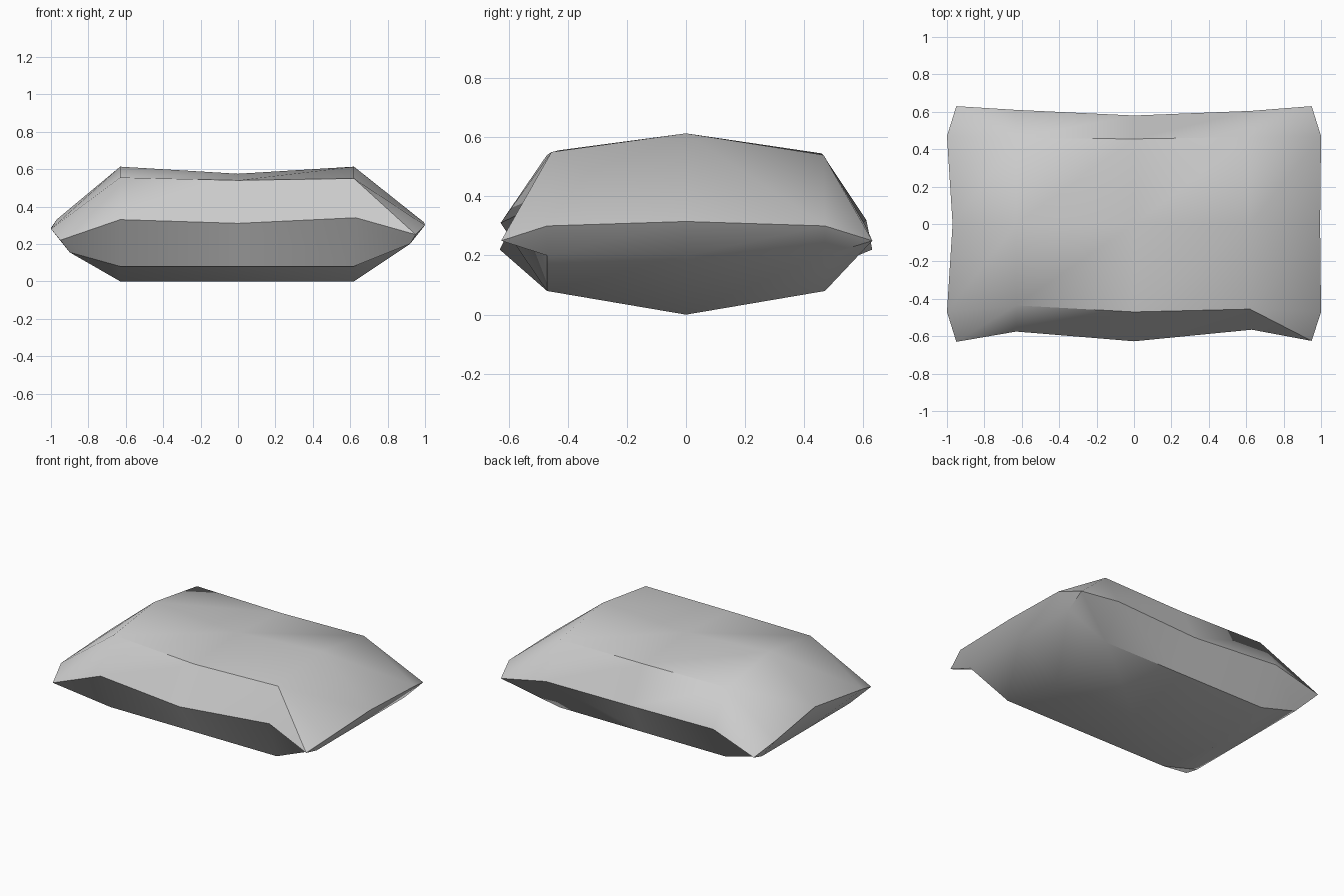
import bpy
import bmesh
import math

default = bpy.data.objects.get("Cube")
if default:
    bpy.data.objects.remove(default, do_unlink=True)

# Plain grey fabric
fabric = bpy.data.materials.new("grey_fabric")
fabric.use_nodes = True
grey = (0.6, 0.6, 0.6, 1)
fabric.diffuse_color = grey
fabric.node_tree.nodes["Principled BSDF"].inputs["Base Color"].default_value = grey

bm = bmesh.new()


def row(xs, ys, zs):
    """One line of vertices across the cushion, from right to left."""
    return [bm.verts.new(p) for p in zip(xs, ys, zs)]


def skin(rows, fold_corners=False):
    """Fill a grid of vertex rows with faces, skipping repeated corners."""
    last_r, last_c = len(rows) - 2, len(rows[0]) - 2
    for r in range(last_r + 1):
        for c in range(last_c + 1):
            loop = [rows[r][c], rows[r][c + 1], rows[r + 1][c + 1], rows[r + 1][c]]
            loop = list(dict.fromkeys(loop))
            if fold_corners and r in (0, last_r) and c in (0, last_c):
                # Ridge running from the seam corner up to the top panel
                start = 0 if (r == 0) == (c == 0) else 1
                q = loop[start:] + loop[:start]
                bm.faces.new((q[0], q[1], q[2]))
                bm.faces.new((q[0], q[2], q[3]))
            else:
                bm.faces.new(loop)


# Seam around the cushion
seam_x = (-0.95, -0.63, 0, 0.63, 0.95)
front = row(seam_x, (-0.63, -0.575, -0.627, -0.565, -0.625), (0.22, 0.33, 0.31, 0.34, 0.25))
back = row(seam_x, (0.63, 0.61, 0.58, 0.605, 0.63), (0.22, 0.32, 0.295, 0.305, 0.25))
side_y = (-0.47, 0, 0.47)
right = row((-1, -0.97, -1), side_y, (0.28, 0.33, 0.285))
left = row((1, 0.995, 1), side_y, (0.30, 0.315, 0.30))

# Puffed top panel
inner_x = (-0.63, 0, 0.62)
top = [
    row(inner_x, (-0.435, -0.47, -0.455), (0.555, 0.54, 0.55)),
    row(inner_x, (0, 0, 0), (0.613, 0.575, 0.613)),
    row(inner_x, (0.46, 0.455, 0.465), (0.545, 0.535, 0.54)),
]
skin([front] + [[a] + t + [b] for a, t, b in zip(right, top, left)] + [back], True)

# Underside with a low fold beside each end
under_x = (-0.9, -0.63, 0, 0.62, 0.92)
bottom = []
for y in side_y:
    z = 0.0 if y == 0 else 0.08
    bottom.append(row(under_x, [y] * 5, (0.155, z, z, z, 0.2)))


def doubled(seam):
    return [seam[0]] + seam + [seam[-1]]


skin([doubled(front)] + [[a] + u + [b] for a, u, b in zip(right, bottom, left)] + [doubled(back)])

bmesh.ops.recalc_face_normals(bm, faces=bm.faces[:])
mesh = bpy.data.meshes.new("cushion")
bm.to_mesh(mesh)
bm.free()
mesh.materials.append(fabric)

cushion = bpy.data.objects.new("cushion", mesh)
bpy.context.collection.objects.link(cushion)
bpy.ops.object.select_all(action="DESELECT")
cushion.select_set(True)
bpy.context.view_layer.objects.active = cushion
bpy.ops.object.shade_smooth_by_angle(angle=math.radians(45))
